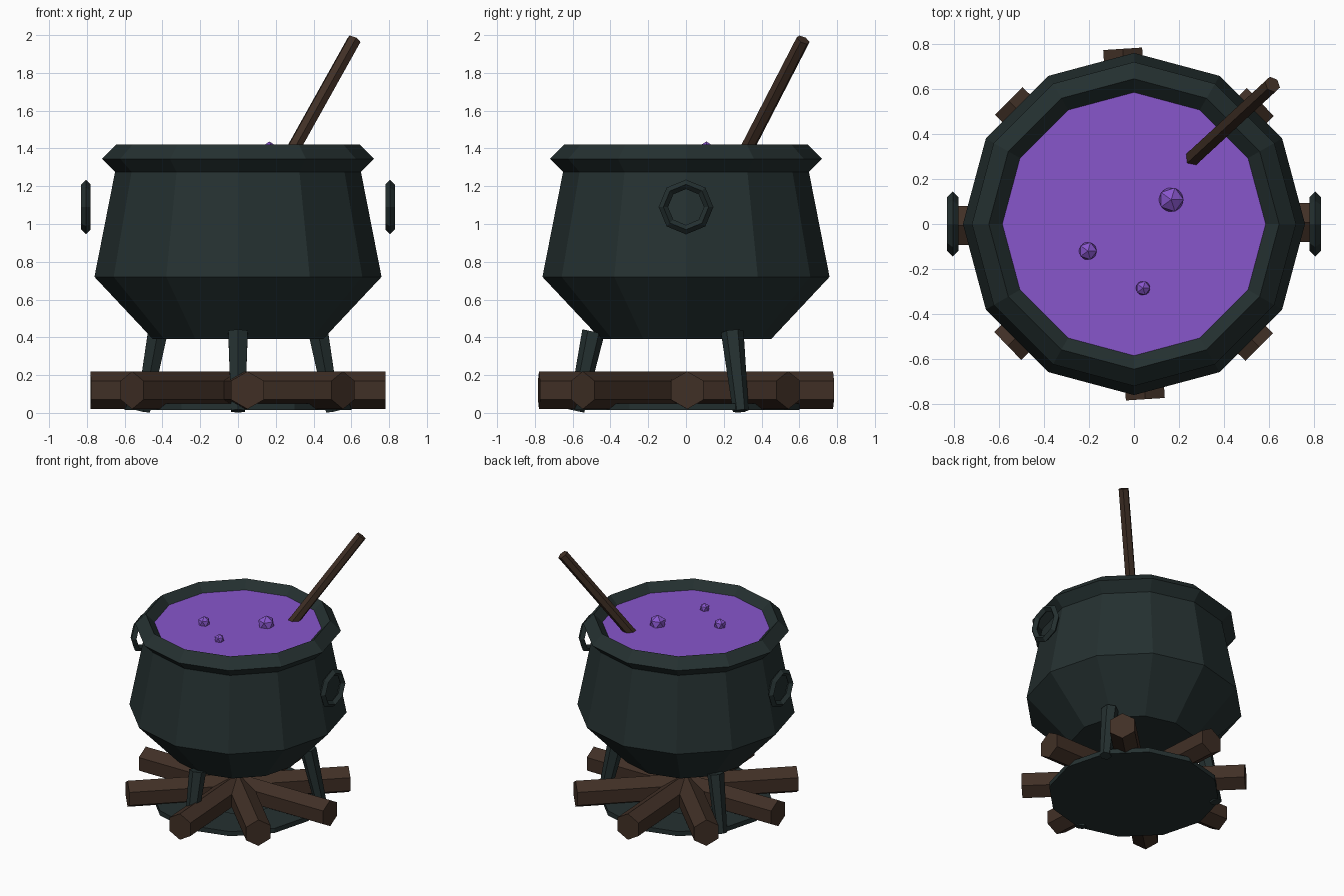
import bpy, bmesh
from math import cos, sin, pi, radians
from mathutils import Vector, Matrix

if "Cube" in bpy.data.objects:
    bpy.data.objects.remove(bpy.data.objects["Cube"])


def material(name, rgb):
    m = bpy.data.materials.new(name)
    m.diffuse_color = (*rgb, 1)
    m.use_nodes = True
    m.node_tree.nodes["Principled BSDF"].inputs["Base Color"].default_value = m.diffuse_color
    return m


IRON = material("dark_iron", (0.018, 0.030, 0.030))
WOOD = material("brown_wood", (0.052, 0.029, 0.019))
BREW = material("purple_brew", (0.245, 0.092, 0.600))


def finish(name, bm, mat):
    bmesh.ops.recalc_face_normals(bm, faces=bm.faces)
    me = bpy.data.meshes.new(name)
    bm.to_mesh(me)
    bm.free()
    me.materials.append(mat)
    ob = bpy.data.objects.new(name, me)
    bpy.context.collection.objects.link(ob)
    return ob


def lathe(name, profile, sides, mat, closed=False, cap=False, matrix=Matrix()):
    """Turn an (r, z) profile around z; closed joins its ends, cap fills its first ring."""
    bm = bmesh.new()
    rings = [[bm.verts.new((r * cos(2 * pi * i / sides), r * sin(2 * pi * i / sides), z))
              for i in range(sides)] for r, z in profile]
    pairs = list(zip(rings, rings[1:]))
    if closed:
        pairs.append((rings[-1], rings[0]))
    for a, b in pairs:
        for i in range(sides):
            j = (i + 1) % sides
            bm.faces.new((a[i], a[j], b[j], b[i]))
    if cap:
        bm.faces.new(rings[0])
    bm.transform(matrix)
    return finish(name, bm, mat)


def rod(name, a, b, r1, r2, sides, mat, turn=0.0):
    """Straight tapered bar from a to b."""
    a, b = Vector(a), Vector(b)
    d = b - a
    bm = bmesh.new()
    bmesh.ops.create_cone(bm, cap_ends=True, segments=sides, radius1=r1, radius2=r2, depth=d.length)
    # local x axis kept level, local y axis pointing up
    x = Vector((0, 0, 1)).cross(d).normalized()
    z = d.normalized()
    y = z.cross(x)
    rot = Matrix((x, y, z)).transposed().to_4x4()
    bm.transform(Matrix.Translation((a + b) / 2) @ rot @ Matrix.Rotation(turn, 4, 'Z'))
    return finish(name, bm, mat)


def diamond(major, minor, z=0.0):
    return [(major + minor, z), (major, z + minor), (major - minor, z), (major, z - minor)]


# Pot body and its rim
lathe("pot_body", [(0.45, 0.39), (0.76, 0.72), (0.652, 1.27), (0.645, 1.34)], 12, IRON, cap=True)
lathe("pot_rim", diamond(0.645, 0.075, 1.345), 12, IRON, closed=True)

# Brew surface and bubbles
lathe("brew", [(0.60, 1.36), (0.60, 1.33)], 12, BREW, cap=True)
for i, (x, y, r) in enumerate([(0.165, 0.108, 0.062), (-0.205, -0.12, 0.045), (0.04, -0.285, 0.036)]):
    bm = bmesh.new()
    bmesh.ops.create_icosphere(bm, subdivisions=1, radius=r,
                               matrix=Matrix.Translation((x, y, 1.375)))
    finish(f"bubble_{i + 1}", bm, BREW)

# Ring handles on both sides
for side, s in (("left", -1), ("right", 1)):
    lathe(f"handle_{side}", diamond(0.12, 0.025), 8, IRON, closed=True,
          matrix=Matrix.Translation((s * 0.805, 0, 1.09)) @ Matrix.Rotation(pi / 2, 4, 'Y'))

# Three splayed legs
for i, deg in enumerate((-90, 30, 150)):
    c, s = cos(radians(deg)), sin(radians(deg))
    rod(f"leg_{i + 1}", (0.58 * c, 0.58 * s, 0.01), (0.49 * c, 0.49 * s, 0.43),
        0.042, 0.06, 6, IRON)

# Hearth plate under the fire
lathe("hearth_plate", [(0.60, 0.015), (0.60, 0.05)], 12, IRON, cap=True)
lathe("hearth_top", [(0.60, 0.05), (0.30, 0.051)], 12, IRON)

# Crossed firewood logs
for i, deg in enumerate((0.5, 44, 93.7, 135.5)):
    c, s = 0.78 * cos(radians(deg)), 0.78 * sin(radians(deg))
    rod(f"log_{i + 1}", (-c, -s, 0.12), (c, s, 0.12), 0.1, 0.1, 6, WOOD)

# Stirring stick
rod("stirring_stick", (0.16, 0.20, 1.16), (0.615, 0.62, 1.975), 0.038, 0.038, 6, WOOD)
